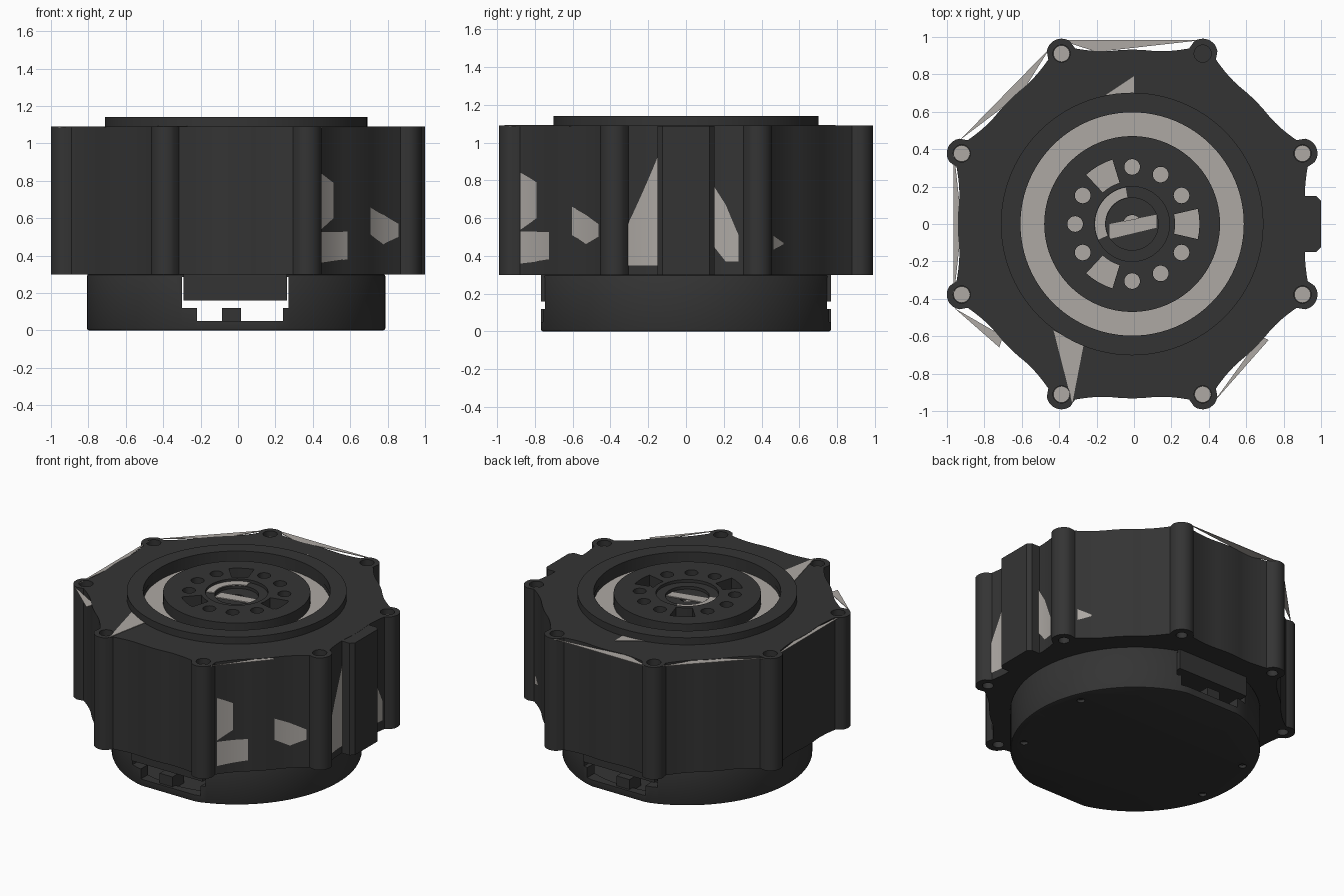
import bpy, bmesh, math
from math import sin, cos, radians, sqrt
from mathutils import Vector

if "Cube" in bpy.data.objects:
    bpy.data.objects.remove(bpy.data.objects["Cube"])

CX = -0.01            # axis of the round parts
TOP, SEAT = 1.09, 0.3  # housing top and bottom


def material(name, rgb):
    m = bpy.data.materials.new(name)
    m.use_nodes = True
    m.diffuse_color = (*rgb, 1)
    bsdf = m.node_tree.nodes["Principled BSDF"]
    bsdf.inputs["Base Color"].default_value = (*rgb, 1)
    bsdf.inputs["Roughness"].default_value = 0.6
    return m


DARK = material("dark charcoal", (0.034, 0.034, 0.034))
GREY = material("warm light grey", (0.42, 0.395, 0.37))


def add_object(name, bm, mat):
    bmesh.ops.recalc_face_normals(bm, faces=bm.faces)
    mesh = bpy.data.meshes.new(name)
    bm.to_mesh(mesh)
    bm.free()
    ob = bpy.data.objects.new(name, mesh)
    bpy.context.collection.objects.link(ob)
    mesh.materials.append(mat)
    return ob


def prism(name, pts, z0, z1, mat=DARK):
    """Extrude a flat outline from z0 to z1."""
    bm = bmesh.new()
    face = bm.faces.new([bm.verts.new((x, y, z0)) for x, y in pts])
    up = bmesh.ops.extrude_face_region(bm, geom=[face])["geom"]
    verts = [v for v in up if isinstance(v, bmesh.types.BMVert)]
    bmesh.ops.translate(bm, verts=verts, vec=(0, 0, z1 - z0))
    return add_object(name, bm, mat)


def polar(r, deg):
    return CX + r * cos(radians(deg)), r * sin(radians(deg))


def disc(name, centre, r, z0, z1, mat=DARK, n=24):
    pts = [(centre[0] + r * cos(math.tau * i / n),
            centre[1] + r * sin(math.tau * i / n)) for i in range(n)]
    return prism(name, pts, z0, z1, mat)


def box(name, x0, x1, y0, y1, z0, z1):
    return prism(name, [(x0, y0), (x1, y0), (x1, y1), (x0, y1)], z0, z1)


def bevel(ob, width):
    m = ob.modifiers.new("bevel", "BEVEL")
    m.width, m.segments, m.limit_method = width, 2, "ANGLE"
    m.angle_limit = radians(50)


def cut(ob, cutters):
    """Subtract the cutters, apply, then remove them."""
    for c in cutters:
        c.hide_render = True
        m = ob.modifiers.new("cut", "BOOLEAN")
        m.operation, m.solver, m.object = "DIFFERENCE", "EXACT", c
    bpy.context.view_layer.update()
    deps = bpy.context.evaluated_depsgraph_get()
    mesh = bpy.data.meshes.new_from_object(ob.evaluated_get(deps))
    ob.modifiers.clear()
    ob.data = mesh
    for c in cutters:
        bpy.data.objects.remove(c)


# Housing outline: round wall swelling into eight screw lobes
LOBES = [22.5 + 45 * i for i in range(8)]
LOBE_D, LOBE_R = 0.986, 0.08


def wall_radius(deg):
    off = abs((deg % 45) - 22.5)
    s = LOBE_D * sin(radians(off))
    if off < 4.5:
        return LOBE_D * cos(radians(off)) + sqrt(LOBE_R ** 2 - s * s)
    t = min(1, (off - 4.5) / 12)
    return 0.932 + 0.055 * (1 - t) ** 2


housing = prism("housing", [polar(wall_radius(a * 0.75), a * 0.75)
                            for a in range(480)], SEAT, TOP)
cutters = [disc("cutter", (CX, 0), 0.6, 1.05, 1.3, n=96)]
for a in LOBES:
    p = polar(LOBE_D, a)
    cutters += [disc("cutter", p, 0.046, TOP - 0.06, 1.3),
                disc("cutter", p, 0.036, 0.2, SEAT + 0.06)]
cut(housing, cutters)

# Screw ends down in the lobe holes
for i, a in enumerate(LOBES):
    if i != 1:
        disc(f"lobe_screw_{i + 1}", polar(LOBE_D, a), 0.044,
             TOP - 0.059, TOP - 0.04, GREY)

# Key block on the +x side
key = prism("side_key", [(0.88, -0.15), (0.975, -0.15), (1.0, -0.125),
                         (1.0, 0.125), (0.975, 0.15), (0.88, 0.15)], SEAT, TOP - 0.001)

# Raised collar around the output
collar = disc("collar", (CX, 0), 0.702, TOP - 0.005, 1.14, n=96)
cut(collar, [disc("cutter", (CX, 0), 0.597, 1.0, 1.3, n=96)])

# Light floor of the recess, also seen through the hub holes
disc("recess_floor", (CX, 0), 0.597, 1.045, 1.055, GREY, 96)

# Output hub: bolt circle with three slots and a stepped centre
hub = disc("output_hub", (CX, 0), 0.47, 1.054, 1.13, n=96)
cutters = [disc("cutter", (CX, 0), 0.2, 1.11, 1.3, n=64),
           disc("cutter", (CX, 0), 0.14, 1.09, 1.3, n=48),
           disc("cutter", (CX, 0), 0.048, 1.0, 1.3)]
for a in range(0, 360, 30):
    if a % 120:
        cutters.append(disc("cutter", polar(0.305, a), 0.042, 1.0, 1.3))
    else:
        arc = [a - 13 + 6.5 * k for k in range(5)]
        cutters.append(prism("cutter", [polar(0.36, d) for d in arc] +
                             [polar(0.23, d) for d in reversed(arc)], 1.0, 1.3))
cut(hub, cutters)
prism("hub_centre_streak", [(-0.13, -0.08), (0.12, -0.02), (0.12, 0.05), (-0.13, 0.0)],
      1.09, 1.096, GREY)
prism("hub_centre_arc", [polar(0.198, d) for d in range(100, 206, 7)] +
      [polar(0.145, d) for d in range(205, 99, -7)], 1.11, 1.115, GREY)

# Lower cover: hollow, flattened front and back, with through windows
base = prism("lower_cover", [(x, max(-0.768, min(0.768, y))) for x, y in
                             (polar(0.798, a * 3) for a in range(120))], 0, SEAT + 0.001)
bevel(base, 0.012)
cutters = [disc("cutter", (CX, 0), 0.72, 0.03, 0.28, n=96),
           box("cutter", -0.3, 0.27, -1, 1, 0.12, 0.285),
           box("cutter", -0.22, 0.24, -1, 1, 0.05, 0.2)]
for a in (21, -33, 157, 193):
    cutters.append(disc("cutter", polar(0.715, a), 0.025, -0.1, 0.02))
cut(base, cutters)

# Connector hood and centre post in each window
for name, s in (("front", -1), ("back", 1)):
    y0, y1 = sorted((s * 0.6, s * 0.768))
    box(f"{name}_connector_hood", -0.292, 0.262, y0, y1, 0.16, SEAT)
    y0, y1 = sorted((s * 0.62, s * 0.75))
    box(f"{name}_connector_post", -0.085, 0.015, y0, y1, 0.02, 0.12)


# Light patches that follow the housing wall
def wall_patch(name, a0, a1, spans):
    bm = bmesh.new()
    cols, n = [], 10
    for i in range(n + 1):
        f = i / n * (len(spans) - 1)
        k = min(int(f), len(spans) - 2)
        low, high = Vector(spans[k]).lerp(Vector(spans[k + 1]), f - k)
        a = a0 + (a1 - a0) * i / n
        x, y = polar(wall_radius(a) + 0.006, a)
        cols.append((bm.verts.new((x, y, low)), bm.verts.new((x, y, high))))
    for (a, b), (c, d) in zip(cols, cols[1:]):
        bm.faces.new((a, c, d, b))
    return add_object(name, bm, GREY)


wall_patch("wall_patch_low", -62.4, -50.6, [(0.36, 0.53), (0.38, 0.53)])
wall_patch("wall_patch_high", -62.4, -56.5, [(0.54, 0.84), (0.6, 0.79)])
wall_patch("wall_patch_middle", -40, -28, [(0.51, 0.66), (0.46, 0.62), (0.5, 0.57)])
wall_patch("key_patch_right", -18, -9, [(0.35, 0.57), (0.35, 0.93)])
wall_patch("key_patch_left", 9, 16.5, [(0.45, 0.77), (0.37, 0.67), (0.37, 0.51)])
wall_patch("wall_patch_small", 28, 33, [(0.43, 0.51), (0.46, 0.47)])

# Thin light webs and slivers at the top
slivers = {
    "back_web": [(-0.4, 0.985), (0.38, 0.985), (-0.2, 0.92)],
    "left_web": [(-0.965, 0.4), (-0.965, -0.4), (-0.92, 0)],
    "front_left_web": [(-0.96, -0.45), (-0.7, -0.6), (-0.72, -0.66)],
    "front_right_web": [(0.42, -0.96), (0.72, -0.62), (0.68, -0.6)],
    "back_left_web": [(-0.93, 0.45), (-0.45, 0.94), (-0.6, 0.7)],
}
for name, pts in slivers.items():
    prism(name, pts, TOP - 0.006, TOP - 0.002, GREY)
prism("front_sliver", [(-0.43, -0.57), (-0.27, -0.65), (-0.33, -0.96)],
      TOP, TOP + 0.004, GREY)
prism("back_sliver", [(-0.15, 0.69), (0, 0.7), (0, 0.79)], TOP, TOP + 0.004, GREY)

# Smooth the curved walls, keep edges sharp
bpy.ops.object.select_all(action="DESELECT")
for ob in bpy.context.collection.objects:
    if ob.type == "MESH":
        ob.select_set(True)
        bpy.context.view_layer.objects.active = ob
bpy.ops.object.shade_smooth_by_angle(angle=radians(30))
